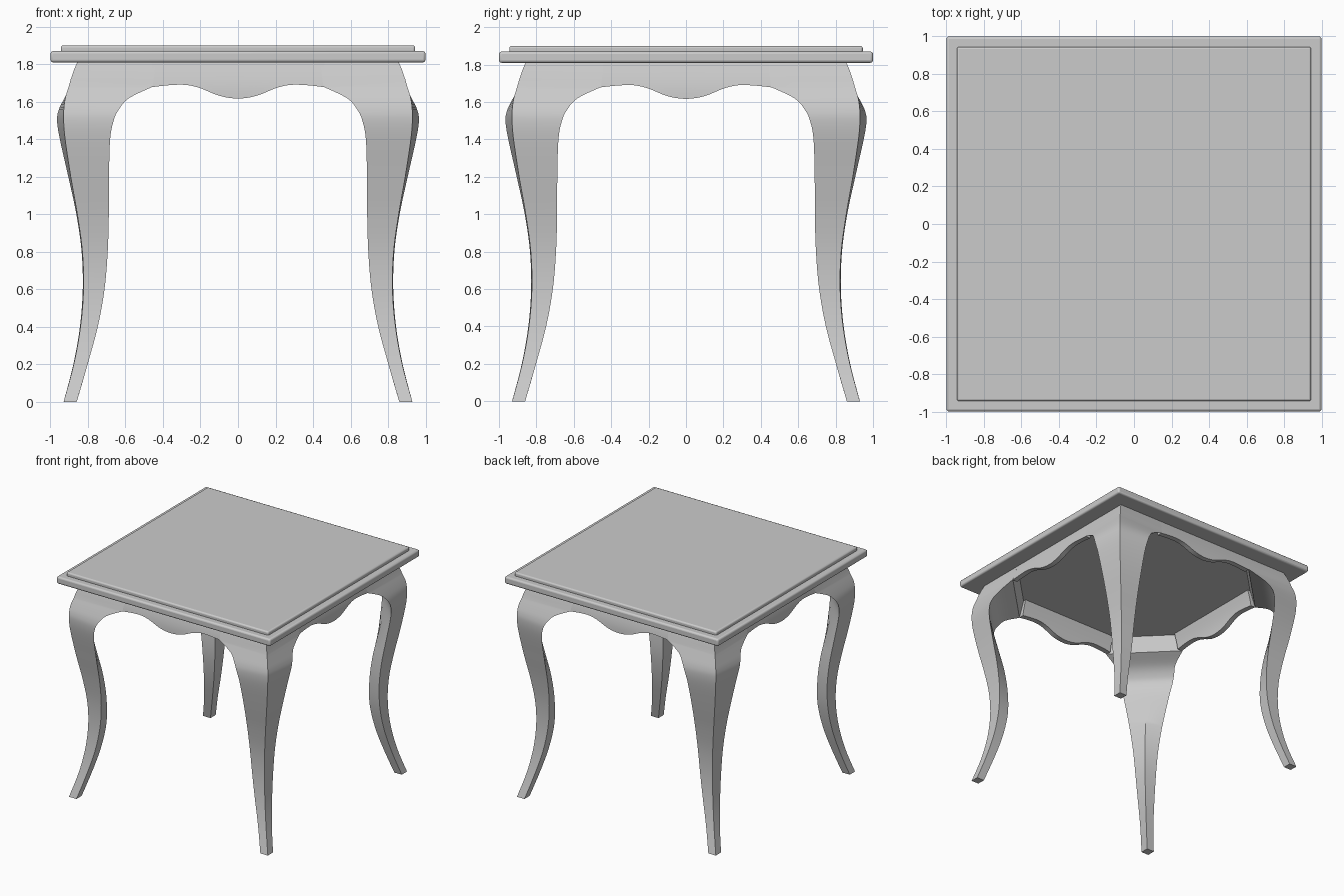
import bpy, bmesh, math

if "Cube" in bpy.data.objects:
    bpy.data.objects.remove(bpy.data.objects["Cube"])


def catmull(pts, steps):
    """Smooth a list of equal-length tuples with a Catmull-Rom spline."""
    out = []
    for i in range(len(pts) - 1):
        p0, p1, p2 = pts[max(i - 1, 0)], pts[i], pts[i + 1]
        p3 = pts[min(i + 2, len(pts) - 1)]
        for s in range(steps):
            t = s / steps
            out.append(tuple(
                0.5 * (2 * b + (c - a) * t + (2 * a - 5 * b + 4 * c - d) * t * t
                       + (3 * b - a - 3 * c + d) * t ** 3)
                for a, b, c, d in zip(p0, p1, p2, p3)))
    return out + [pts[-1]]


def loft(name, rings):
    """Skin closed rings of points and cap both ends."""
    bm = bmesh.new()
    rows = [[bm.verts.new(p) for p in ring] for ring in rings]
    n = len(rows[0])
    for a, b in zip(rows, rows[1:]):
        for i in range(n):
            j = (i + 1) % n
            bm.faces.new((a[i], a[j], b[j], b[i]))
    bm.faces.new(rows[0])
    bm.faces.new(rows[-1])
    bmesh.ops.recalc_face_normals(bm, faces=bm.faces)
    mesh = bpy.data.meshes.new(name)
    bm.to_mesh(mesh)
    bm.free()
    obj = bpy.data.objects.new(name, mesh)
    bpy.context.collection.objects.link(obj)
    return obj


def smooth(obj):
    bpy.ops.object.select_all(action='DESELECT')
    obj.select_set(True)
    bpy.context.view_layer.objects.active = obj
    bpy.ops.object.shade_smooth_by_angle(angle=math.radians(32))


def slab(name, half, z0, z1, bevel):
    bpy.ops.mesh.primitive_cube_add(size=1, location=(0, 0, (z0 + z1) / 2))
    obj = bpy.context.object
    obj.name = name
    obj.scale = (2 * half, 2 * half, z1 - z0)
    bpy.ops.object.transform_apply(location=False, rotation=False, scale=True)
    mod = obj.modifiers.new("rounded_edges", 'BEVEL')
    mod.width = bevel
    mod.segments = 3
    smooth(obj)


# Table top: wide lower board with a stepped board on it
slab("top_board", 1.0, 1.81, 1.87, 0.014)
slab("top_step", 0.945, 1.86, 1.90, 0.012)

# Cabriole legs: z, outer corner, bulge of the outer faces, inner side, inner ridge (0 flat, 1 square)
leg_profile = [
    (0.00, 0.930, 0.930, 0.860, 1.0),
    (0.20, 0.876, 0.878, 0.802, 1.0),
    (0.40, 0.840, 0.843, 0.748, 0.9),
    (0.60, 0.824, 0.828, 0.712, 0.8),
    (0.80, 0.830, 0.834, 0.695, 0.6),
    (1.00, 0.857, 0.862, 0.689, 0.4),
    (1.20, 0.892, 0.905, 0.688, 0.2),
    (1.40, 0.922, 0.950, 0.682, 0.05),
    (1.50, 0.930, 0.965, 0.663, 0.0),
    (1.56, 0.929, 0.955, 0.635, 0.0),
    (1.62, 0.921, 0.925, 0.580, 0.0),
    (1.68, 0.903, 0.895, 0.455, 0.0),
]
rows = catmull(leg_profile, 5)
rows += [(1.72, 0.892, 0.884, 0.450, 0), (1.77, 0.875, 0.870, 0.444, 0),
         (1.812, 0.857, 0.857, 0.440, 0)]
rings = []
for z, corner, bulge, inner, ridge in rows:
    mid = (bulge + inner) / 2
    c = mid + (inner - mid) * ridge
    rings.append([(corner, corner, z), (bulge, inner, z), (c, c, z), (inner, bulge, z)])
legs = loft("legs", rings)
smooth(legs)
mirror = legs.modifiers.new("four_legs", 'MIRROR')
mirror.use_axis = (True, True, False)
mirror.use_mirror_merge = False

# Scalloped aprons, bowed outwards towards the lower edge
half_edge = [(0.0, 1.617), (0.1, 1.632), (0.2, 1.672), (0.28, 1.69), (0.37, 1.688), (0.46, 1.678)]
edge = catmull([(-x, z) for x, z in reversed(half_edge[1:])] + half_edge, 4)
for k, side in enumerate(("front", "right", "back", "left")):
    rings = []
    for x, low in edge:
        zs = [1.812 + (low - 1.812) * i / 6 for i in range(7)]
        face = [(x, -(0.857 + 0.038 * math.sin(min((1.812 - z) / 0.19, 1) * math.pi / 2)), z)
                for z in zs]
        back = [(px, py + 0.045, pz) for px, py, pz in reversed(face)]
        rings.append(face + back)
    apron = loft("apron_" + side, rings)
    apron.rotation_euler.z = k * math.pi / 2
    smooth(apron)
